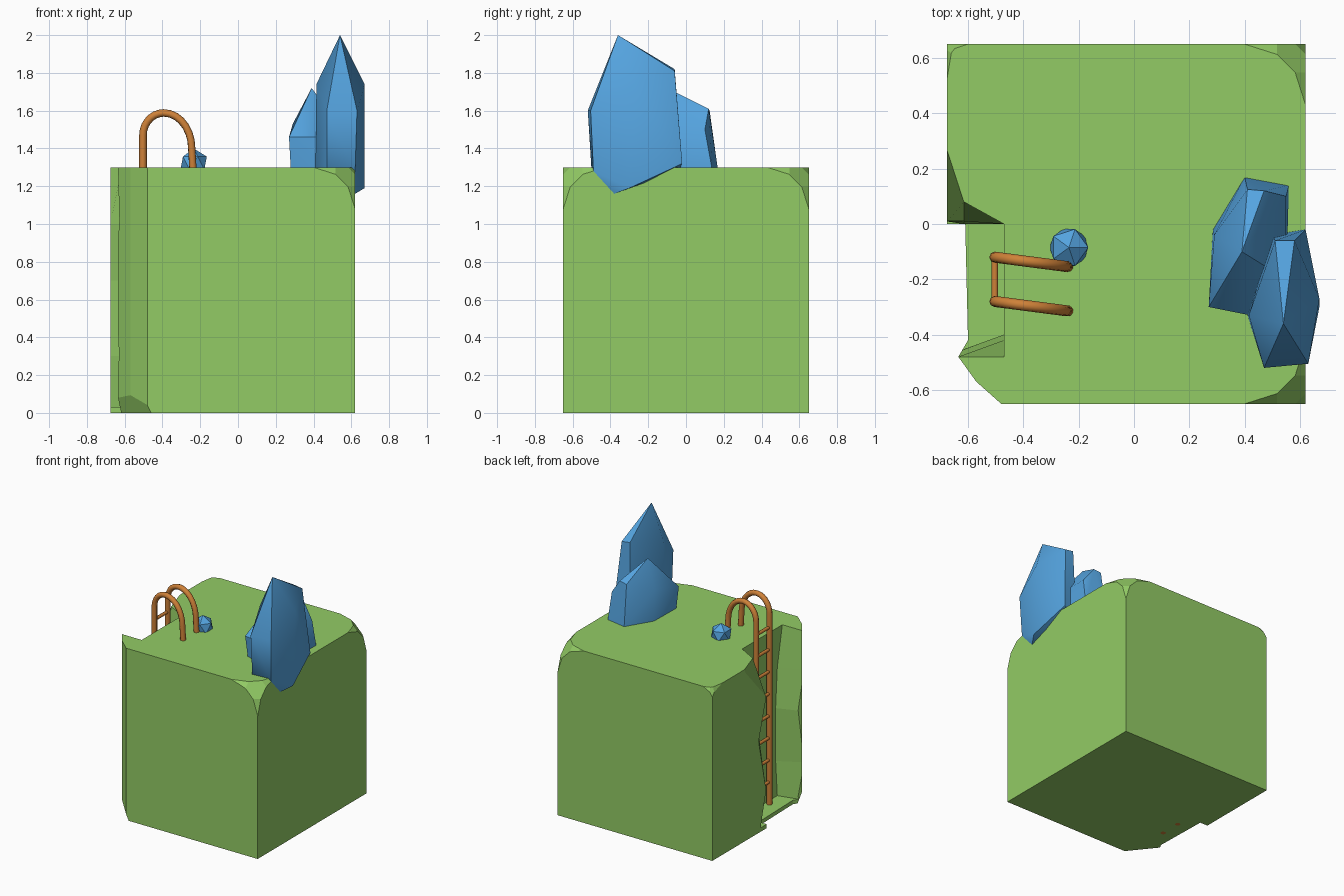
import bpy, bmesh, math
from mathutils import Vector

if "Cube" in bpy.data.objects:
    bpy.data.objects.remove(bpy.data.objects["Cube"])


def material(name, rgb):
    m = bpy.data.materials.new(name)
    m.diffuse_color = (*rgb, 1)
    m.use_nodes = True
    m.node_tree.nodes["Principled BSDF"].inputs["Base Color"].default_value = m.diffuse_color
    return m


GREEN = material("grass_green", (0.29, 0.60, 0.13))
BLUE = material("crystal_blue", (0.09, 0.37, 0.74))
COPPER = material("copper", (0.62, 0.22, 0.04))


def add_object(name, bm, mat=None):
    bmesh.ops.recalc_face_normals(bm, faces=bm.faces)
    me = bpy.data.meshes.new(name)
    bm.to_mesh(me)
    bm.free()
    ob = bpy.data.objects.new(name, me)
    bpy.context.collection.objects.link(ob)
    if mat:
        me.materials.append(mat)
    return ob


def loft(rings):
    """Skin closed rings of points, capped at both ends."""
    bm = bmesh.new()
    loops = [[bm.verts.new(p) for p in r] for r in rings]
    for a, b in zip(loops, loops[1:]):
        for i in range(len(a)):
            j = (i + 1) % len(a)
            bm.faces.new((a[i], a[j], b[j], b[i]))
    bm.faces.new(loops[0])
    bm.faces.new(loops[-1])
    return bm


def chip_corner(bm, corner, signs, cuts):
    """Slice a corner with planes given by their reach along x, y, z."""
    for reach in cuts:
        n = Vector(s / r for s, r in zip(signs, reach))
        p = Vector(corner) - Vector((signs[0] * reach[0], 0, 0))
        r = bmesh.ops.bisect_plane(bm, geom=bm.verts[:] + bm.edges[:] + bm.faces[:],
                                   plane_co=p, plane_no=n, clear_outer=True)
        edges = [e for e in r["geom_cut"] if isinstance(e, bmesh.types.BMEdge)]
        if edges:
            bmesh.ops.holes_fill(bm, edges=edges)


# Cliff block with chipped top corners
plan = [(0.62, -0.65), (0.62, 0.65), (-0.675, 0.65), (-0.675, 0), (-0.61, 0),
        (-0.60, -0.42), (-0.635, -0.48), (-0.57, -0.57), (-0.48, -0.65)]
bm = loft([[(x, y, z) for x, y in plan] for z in (0, 1.3)])
bmesh.ops.recalc_face_normals(bm, faces=bm.faces)
chips = [(0.14, 0.14, 0.14), (0.22, 0.07, 0.07), (0.07, 0.22, 0.07), (0.07, 0.07, 0.22)]
chip_corner(bm, (0.62, -0.65, 1.3), (1, -1, 1), chips)
chip_corner(bm, (0.62, 0.65, 1.3), (1, 1, 1), chips)
chip_corner(bm, (-0.675, 0.65, 1.3), (-1, 1, 1),
            [(0.04, 0.05, 0.06), (0.075, 0.025, 0.04), (0.02, 0.12, 0.04)])
chip_corner(bm, (-0.635, -0.48, 0), (-1, -1, -1), [(0.04, 0.05, 0.08)])
block = add_object("cliff_block", bm, GREEN)

# Ragged ladder recess: z, inner and outer back edge, front wall inner and outer y
rows = [(0.03, 0, 0.08, -0.42, -0.46), (0.30, 0, 0.01, -0.40, -0.49),
        (0.70, 0.01, 0.10, -0.40, -0.46), (1.0, 0.01, 0.01, -0.42, -0.49),
        (1.3, 0.08, 0.28, -0.48, -0.48), (1.4, 0.08, 0.28, -0.48, -0.48)]
cutter = add_object("recess_cutter", loft(
    [[(-0.47, 0, z), (-0.615, a, z), (-0.68, b, z), (-0.8, b, z),
      (-0.8, d, z), (-0.635, d, z), (-0.47, c, z)] for z, a, b, c, d in rows]))
cutter.hide_render = True
mod = block.modifiers.new("recess", "BOOLEAN")
mod.operation, mod.solver, mod.object = "DIFFERENCE", "EXACT", cutter
bpy.context.view_layer.objects.active = block
block.select_set(True)
bpy.ops.object.modifier_apply(modifier=mod.name)
bpy.data.objects.remove(cutter, do_unlink=True)


# Ladder
def tube(name, pts, radius):
    cu = bpy.data.curves.new(name, "CURVE")
    cu.dimensions = "3D"
    cu.bevel_depth = radius
    cu.bevel_resolution = 2
    cu.use_fill_caps = True
    sp = cu.splines.new("POLY")
    sp.points.add(len(pts) - 1)
    for p, co in zip(sp.points, pts):
        p.co = (*co, 1)
    sp.use_smooth = True
    cu.materials.append(COPPER)
    ob = bpy.data.objects.new(name, cu)
    bpy.context.collection.objects.link(ob)


RAIL_X = -0.503
for name, y in (("rear_rail", -0.12), ("front_rail", -0.28)):
    path = [(RAIL_X, y, 0.0)]
    for i in range(15):
        t = math.pi * i / 14
        x = -0.393 - 0.11 * math.cos(t) if i < 7 else -0.393 - 0.148 * math.cos(t)
        base = 1.47 if i < 7 else 1.40
        path.append((x, y - 0.13 * (x - RAIL_X), base + (1.588 - base) * math.sin(t)))
    path.append((-0.238, y - 0.034, 1.28))
    tube(name, path, 0.02)
for i in range(8):
    z = 0.2 + 0.167 * i
    tube(f"rung_{i + 1}", [(RAIL_X, -0.12, z), (RAIL_X, -0.28, z)], 0.012)


# Crystals
def crystal(name, pts):
    bm = bmesh.new()
    for p in pts:
        bm.verts.new(p)
    r = bmesh.ops.convex_hull(bm, input=bm.verts)
    loose = [v for v in bm.verts if not v.link_faces]
    bmesh.ops.delete(bm, geom=loose, context="VERTS")
    ob = add_object(name, bm, BLUE)
    bpy.ops.object.select_all(action="DESELECT")
    ob.select_set(True)
    bpy.context.view_layer.objects.active = ob
    bpy.ops.object.shade_smooth_by_angle(angle=math.radians(40))


crystal("large_crystal", [
    (0.54, -0.36, 2.0), (0.51, -0.06, 1.82), (0.58, -0.06, 1.81), (0.67, -0.27, 1.74),
    (0.415, -0.33, 1.74), (0.47, -0.52, 1.6), (0.63, -0.505, 1.6), (0.62, -0.02, 1.32),
    (0.50, -0.04, 1.28), (0.67, -0.30, 1.19), (0.62, -0.38, 1.16), (0.41, -0.33, 1.2),
    (0.47, -0.50, 1.28), (0.62, -0.49, 1.28)])
crystal("medium_crystal", [
    (0.39, -0.10, 1.72), (0.47, 0.12, 1.61), (0.41, 0.125, 1.60), (0.29, -0.04, 1.53),
    (0.27, -0.30, 1.46), (0.42, -0.33, 1.46), (0.55, 0.10, 1.5), (0.55, -0.2, 1.5),
    (0.56, 0.14, 1.28), (0.40, 0.17, 1.28), (0.285, -0.02, 1.28), (0.28, -0.28, 1.28),
    (0.42, -0.32, 1.28), (0.55, -0.2, 1.28)])

# Small round stone beside the ladder
bm = bmesh.new()
bmesh.ops.create_icosphere(bm, subdivisions=1, radius=0.078)
bmesh.ops.translate(bm, verts=bm.verts, vec=(-0.235, -0.085, 1.322))
add_object("small_crystal", bm, BLUE)
